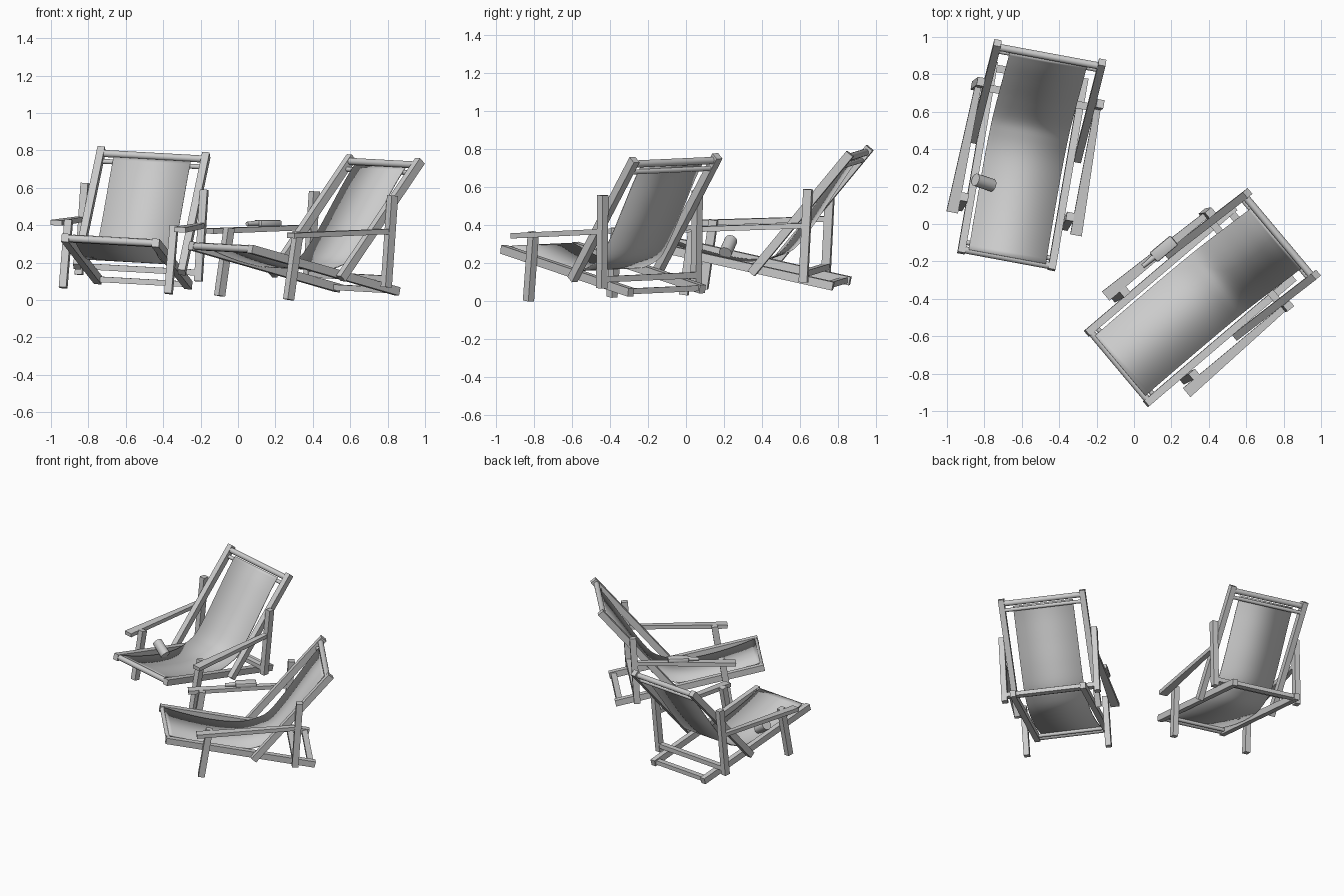
import bpy, bmesh, math
from mathutils import Vector, Matrix

if "Cube" in bpy.data.objects:
    bpy.data.objects.remove(bpy.data.objects["Cube"])


def finish(name, bm, mat, smooth=False):
    bmesh.ops.recalc_face_normals(bm, faces=bm.faces)
    me = bpy.data.meshes.new(name)
    bm.to_mesh(me)
    bm.free()
    ob = bpy.data.objects.new(name, me)
    bpy.context.collection.objects.link(ob)
    ob.matrix_world = mat
    if smooth:
        bpy.ops.object.select_all(action='DESELECT')
        bpy.context.view_layer.objects.active = ob
        ob.select_set(True)
        bpy.ops.object.shade_smooth_by_angle(angle=math.radians(40))
    return ob


def beam(name, mat, p, q, width, depth, end_width=None, end_shift=0):
    """Square beam from p to q, width along x, optional taper at q."""
    p, q = Vector(p), Vector(q)
    side = Vector((1, 0, 0))
    up = (q - p).normalized().cross(side).normalized()
    bm = bmesh.new()
    rings = []
    for c, w in ((p, width), (q, end_width or width)):
        rings.append([bm.verts.new(c + side * sx * w / 2 + up * sz * depth / 2)
                      for sx, sz in ((-1, -1), (1, -1), (1, 1), (-1, 1))])
    a, b = rings
    bm.faces.new(a)
    bm.faces.new(b)
    for i in range(4):
        j = (i + 1) % 4
        bm.faces.new((a[i], a[j], b[j], b[i]))
    return finish(name, bm, mat)


def pair(name, mat, t, p, q, width, depth, t_end=None, end_width=None):
    for label, s in (("left", -1), ("right", 1)):
        te = t if t_end is None else t_end
        beam(f"{label}_{name}", mat, (s * t, *p), (s * te, *q), width, depth, end_width)


def rod(name, mat, p, q, r, r2=None, sides=24):
    p, q = Vector(p), Vector(q)
    d = q - p
    bm = bmesh.new()
    bmesh.ops.create_cone(bm, cap_ends=True, segments=sides, radius1=r,
                          radius2=r if r2 is None else r2, depth=d.length)
    rot = Vector((0, 0, 1)).rotation_difference(d).to_matrix().to_4x4()
    bm.transform(Matrix.Translation((p + q) / 2) @ rot)
    return finish(name, bm, mat, True)


def crossbar(name, mat, half, y, z, w, h):
    bm = bmesh.new()
    bmesh.ops.create_cube(bm, size=1)
    bm.transform(Matrix.Translation((0, y, z)) @ Matrix.Diagonal((2 * half, w, h, 1)))
    return finish(name, bm, mat)


def spline(pts, steps=5):
    pts = [Vector(p) for p in pts]
    ext = [2 * pts[0] - pts[1]] + pts + [2 * pts[-1] - pts[-2]]
    out = []
    for i in range(len(pts) - 1):
        a, b, c, d = ext[i:i + 4]
        for k in range(steps):
            t = k / steps
            out.append(0.5 * (2 * b + (c - a) * t + (2 * a - 5 * b + 4 * c - d) * t * t
                              + (3 * b - a - 3 * c + d) * t ** 3))
    return out + [pts[-1]]


SLING = [(0.02, 0.298), (0.15, 0.25), (0.3, 0.205), (0.45, 0.175), (0.57, 0.17),
         (0.67, 0.195), (0.75, 0.24), (0.85, 0.365), (0.95, 0.512), (1.03, 0.63), (1.095, 0.715)]


def chair(mat):
    # frame members
    pair("seat_rail", mat, 0.246, (-0.005, 0.282), (1.03, 0.055), 0.04, 0.045)
    pair("back_rail", mat, 0.285, (0.60, 0.125), (1.135, 0.755), 0.04, 0.045)
    pair("rear_post", mat, 0.325, (0.885, 0.08), (0.915, 0.57), 0.04, 0.045)
    pair("front_leg", mat, 0.287, (0.237, 0.012), (0.293, 0.375), 0.04, 0.045)
    pair("armrest", mat, 0.337, (0.2, 0.357), (0.885, 0.378), 0.062, 0.028, 0.325, 0.034)
    # cross members
    crossbar("post_crossbar", mat, 0.33, 0.888, 0.126, 0.04, 0.032)
    crossbar("rail_crossbar", mat, 0.24, 1.0, 0.06, 0.04, 0.03)
    for name, half, y, z, r in (("top_bar", 0.285, 1.113, 0.732, 0.019),
                                ("top_dowel", 0.285, 1.092, 0.69, 0.013),
                                ("front_bar", 0.246, 0.015, 0.279, 0.019),
                                ("front_dowel", 0.246, 0.055, 0.27, 0.013)):
        rod(name, mat, (-half, y, z), (half, y, z), r)
    # fabric sling
    bm = bmesh.new()
    rows = [[bm.verts.new((x, p.x, p.y)) for x in (-0.21, 0.21)] for p in spline(SLING)]
    for a, b in zip(rows, rows[1:]):
        bm.faces.new((a[0], a[1], b[1], b[0]))
    ob = finish("fabric_sling", bm, mat, True)
    mod = ob.modifiers.new("thickness", 'SOLIDIFY')
    mod.thickness = 0.006
    mod.offset = 0


def place(x, y, z, turn, roll):
    return (Matrix.Translation((x, y, z)) @ Matrix.Rotation(math.radians(-turn), 4, 'Z')
            @ Matrix.Rotation(roll, 4, 'Y'))


chair_a = place(-0.697, -0.192, 0.038, 10.5, 0.055)
chair_b = place(-0.096, -0.762, 0.0, 50.0, 0.035)
chair(chair_a)
chair(chair_b)

# drink can leaning on the left chair
rod("can", Matrix(), (-0.757, 0.207, 0.254), (-0.848, 0.237, 0.32), 0.034)

# flat bottle lying on the right chair's left armrest
bm = bmesh.new()
bmesh.ops.create_cube(bm, size=1)
bm.transform(Matrix.Translation((-0.332, 0.6, 0.4)) @ Matrix.Diagonal((0.066, 0.145, 0.034, 1)))
bmesh.ops.bevel(bm, geom=bm.edges[:], offset=0.009, segments=2, affect='EDGES', profile=0.5)
finish("bottle_body", bm, chair_b, True)
rod("bottle_neck", chair_b, (-0.332, 0.455, 0.396), (-0.332, 0.54, 0.4), 0.011, 0.016)
